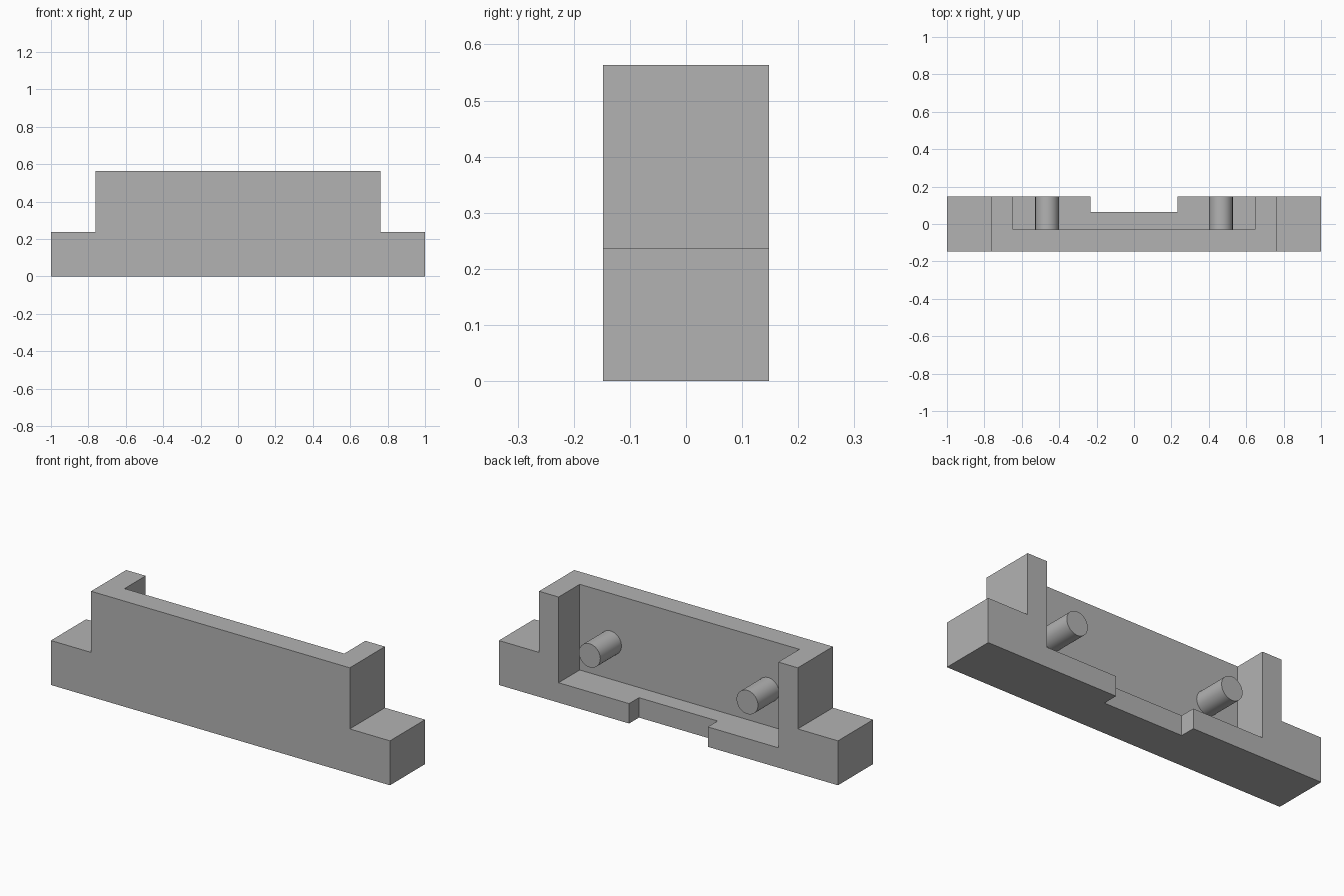
import bpy, bmesh, math
from mathutils import Vector

if "Cube" in bpy.data.objects:
    bpy.data.objects.remove(bpy.data.objects["Cube"], do_unlink=True)

GREY = (0.45, 0.45, 0.45, 1.0)
HALF_DEPTH = 0.148
WALL_BACK = -0.03
FLOOR_TOP = 0.106

material = bpy.data.materials.new("plain grey")
material.use_nodes = True
material.diffuse_color = GREY
material.node_tree.nodes["Principled BSDF"].inputs["Base Color"].default_value = GREY


def make_object(name, bm):
    bmesh.ops.recalc_face_normals(bm, faces=bm.faces)
    mesh = bpy.data.meshes.new(name)
    bm.to_mesh(mesh)
    bm.free()
    mesh.materials.append(material)
    obj = bpy.data.objects.new(name, mesh)
    bpy.context.collection.objects.link(obj)
    return obj


def extrude_front_profile(name, points, y0, y1):
    bm = bmesh.new()
    face = bm.faces.new([bm.verts.new((x, y0, z)) for x, z in points])
    moved = bmesh.ops.extrude_face_region(bm, geom=[face])["geom"]
    verts = [v for v in moved if isinstance(v, bmesh.types.BMVert)]
    bmesh.ops.translate(bm, verts=verts, vec=Vector((0, y1 - y0, 0)))
    return make_object(name, bm)


def box_profile(x, z0, z1):
    return [(-x, z0), (x, z0), (x, z1), (-x, z1)]


def cut(target, cutter):
    cutter.hide_render = True
    mod = target.modifiers.new("cut", "BOOLEAN")
    mod.operation = "DIFFERENCE"
    mod.solver = "EXACT"
    mod.object = cutter
    bpy.context.view_layer.objects.active = target
    bpy.ops.object.modifier_apply(modifier=mod.name)
    bpy.data.objects.remove(cutter, do_unlink=True)


# Stepped body: low end blocks with a tall middle
right_half = [(1, 0), (1, 0.237), (0.763, 0.237), (0.763, 0.563)]
outline = right_half + [(-x, z) for x, z in reversed(right_half)]
body = extrude_front_profile("bracket_body", outline, -HALF_DEPTH, HALF_DEPTH)

# Open pocket behind the front wall, and the notch in its floor
cut(body, extrude_front_profile("pocket_cutter", box_profile(0.648, FLOOR_TOP, 1), WALL_BACK, 0.5))
cut(body, extrude_front_profile("notch_cutter", box_profile(0.232, -0.5, 0.3), 0.065, 0.5))

# Round pins standing out from the wall, level with the back
for side, x in (("left", 0.465), ("right", -0.465)):
    start = WALL_BACK - 0.02
    bm = bmesh.new()
    bmesh.ops.create_cone(bm, cap_ends=True, segments=48, radius1=0.063,
                          radius2=0.063, depth=HALF_DEPTH - start)
    pin = make_object(side + "_pin", bm)
    pin.location = (x, (HALF_DEPTH + start) / 2, 0.30)
    pin.rotation_euler.x = math.pi / 2
    bpy.ops.object.select_all(action="DESELECT")
    pin.select_set(True)
    bpy.context.view_layer.objects.active = pin
    bpy.ops.object.shade_smooth_by_angle(angle=math.radians(30))
